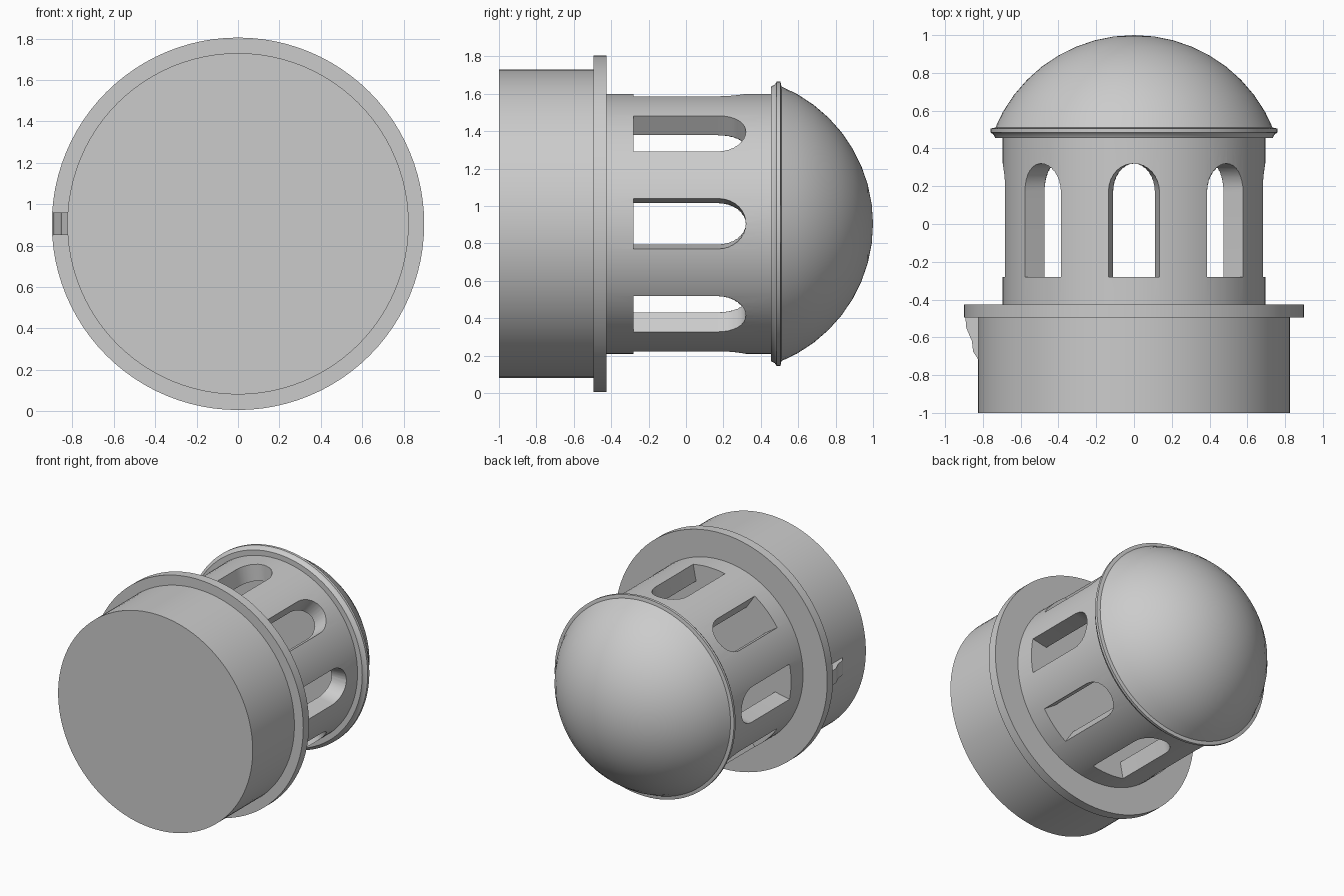
import bpy, bmesh, math
from mathutils import Matrix, Vector

if "Cube" in bpy.data.objects:
    bpy.data.objects.remove(bpy.data.objects["Cube"], do_unlink=True)

AXIS_Z = 0.905
SEGMENTS = 96

stone = bpy.data.materials.new("plain grey")
stone.use_nodes = True
grey = (0.6, 0.6, 0.6, 1)
stone.diffuse_color = grey
stone.node_tree.nodes["Principled BSDF"].inputs["Base Color"].default_value = grey


def add_object(name, bm):
    bmesh.ops.recalc_face_normals(bm, faces=bm.faces)
    mesh = bpy.data.meshes.new(name)
    bm.to_mesh(mesh)
    bm.free()
    mesh.materials.append(stone)
    obj = bpy.data.objects.new(name, mesh)
    obj.location.z = AXIS_Z
    bpy.context.collection.objects.link(obj)
    return obj


def select_only(obj):
    bpy.ops.object.select_all(action='DESELECT')
    obj.select_set(True)
    bpy.context.view_layer.objects.active = obj


def smooth(obj):
    select_only(obj)
    bpy.ops.object.shade_smooth_by_angle(angle=math.radians(30))


def lathe(name, profile):
    """Turn a closed (radius, y) profile around the y axis."""
    bm = bmesh.new()
    verts = [bm.verts.new((r, y, 0)) for r, y in profile]
    edges = [bm.edges.new(pair) for pair in zip(verts, verts[1:])]
    bmesh.ops.spin(bm, geom=verts + edges, cent=(0, 0, 0), axis=(0, 1, 0),
                   angle=math.tau, steps=SEGMENTS, use_duplicate=False)
    bmesh.ops.remove_doubles(bm, verts=bm.verts, dist=0.0001)
    return add_object(name, bm)


# Base drum and flange
base = lathe("base", [(0, -1), (0.825, -1), (0.825, -0.495), (0, -0.495)])
flange = lathe("flange", [(0, -0.495), (0.9, -0.495), (0.9, -0.425), (0, -0.425)])

# Hollow lantern wall with its floor
wall = lathe("lantern_wall", [(0, -0.425), (0.695, -0.425), (0.695, 0.46),
                              (0.57, 0.46), (0.57, -0.28), (0, -0.28)])

# Collar and shallow dome
collar = lathe("collar", [(0, 0.455), (0.735, 0.455), (0.745, 0.475), (0.76, 0.485),
                          (0.76, 0.505), (0.735, 0.51), (0, 0.51)])
radius, centre, rings = 0.796, 0.204, 9
start = math.acos((0.5 - centre) / radius)
arc = [start * (1 - i / rings) for i in range(rings)]
dome = lathe("dome", [(0, 0.5)] + [(radius * math.sin(a), centre + radius * math.cos(a))
                                   for a in arc] + [(0, 1)])

# Eight arched windows, narrowing towards the axis
outline = [(-0.135, -0.28), (0.135, -0.28)]
for i in range(17):
    a = math.pi * i / 16
    outline.append((0.135 * math.cos(a), 0.17 + 0.15 * math.sin(a)))
bm = bmesh.new()
for k in range(8):
    turn = Matrix.Rotation(k * math.tau / 8, 3, 'Y')
    inner, outer = [[bm.verts.new(turn @ Vector((x * d / 0.682, y, d))) for x, y in outline]
                    for d in (0.4, 0.85)]
    bm.faces.new(inner)
    bm.faces.new(outer)
    for i in range(len(outline)):
        j = (i + 1) % len(outline)
        bm.faces.new((inner[i], inner[j], outer[j], outer[i]))
cutter = add_object("window_cutter", bm)
cutter.hide_render = True
cut = wall.modifiers.new("windows", 'BOOLEAN')
cut.operation = 'DIFFERENCE'
cut.solver = 'EXACT'
cut.object = cutter
select_only(wall)
bpy.ops.object.modifier_apply(modifier=cut.name)
bpy.data.objects.remove(cutter, do_unlink=True)

for part in (base, flange, wall, collar, dome):
    smooth(part)

# Small bracket under the flange on the right side
side = [(-0.8, -0.49), (-0.893, -0.49), (-0.888, -0.55), (-0.858, -0.62),
        (-0.852, -0.675), (-0.823, -0.72), (-0.8, -0.72)]
bm = bmesh.new()
face = bm.faces.new([bm.verts.new((x, y, -0.055)) for x, y in side])
new = bmesh.ops.extrude_face_region(bm, geom=[face])["geom"]
bmesh.ops.translate(bm, vec=(0, 0, 0.11),
                    verts=[v for v in new if isinstance(v, bmesh.types.BMVert)])
add_object("bracket", bm)
